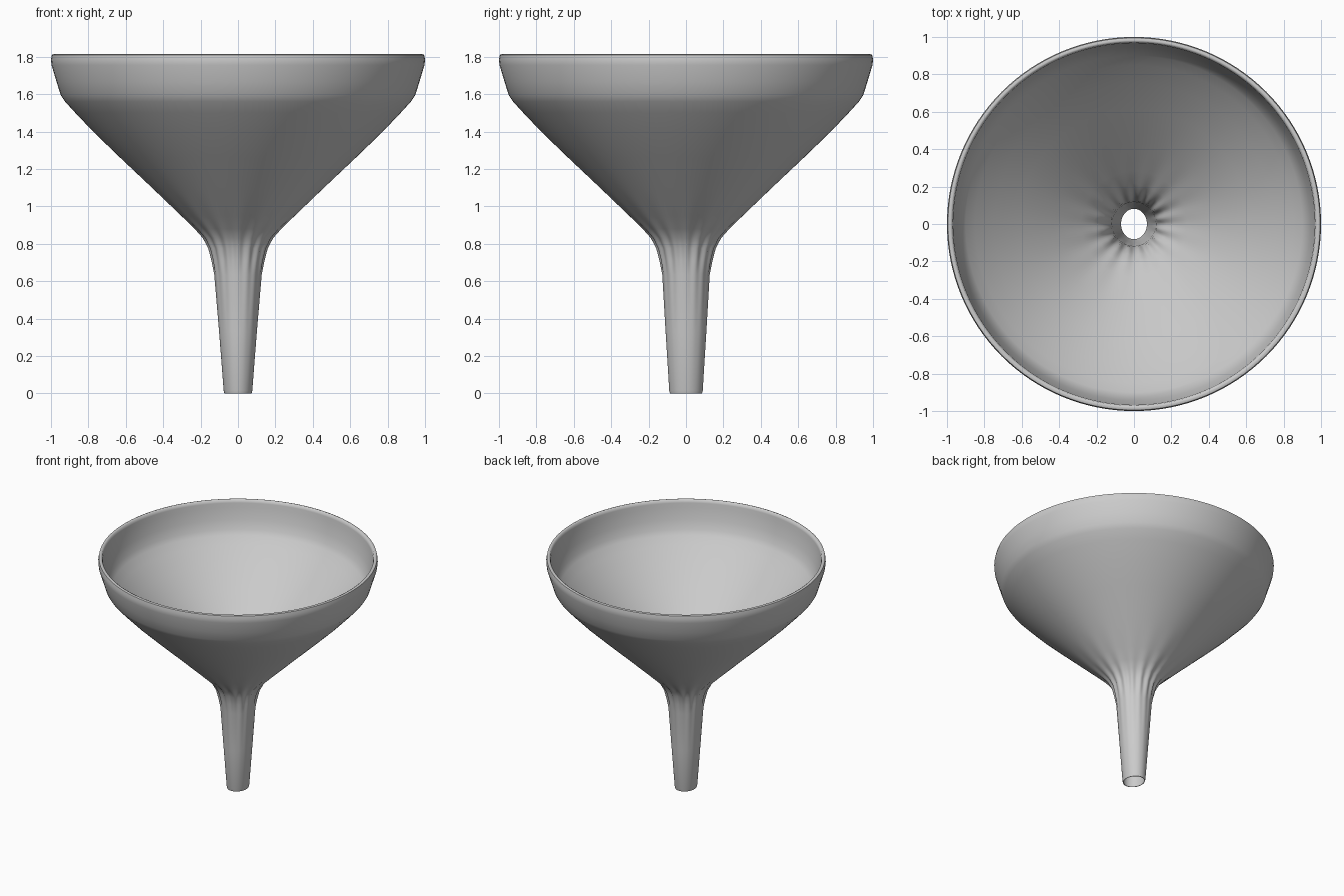
import bpy, bmesh, math

SEG = 128
RIBS = 16

# Outer wall (radius, z, rib depth), spout tip up to the rim
outer = [(0.079, 0.0, 0), (0.083, 0.015, 0), (0.105, 0.33, 0), (0.126, 0.635, 0.001),
         (0.138, 0.71, 0.004), (0.153, 0.775, 0.006), (0.182, 0.83, 0.006),
         (0.228, 0.88, 0.004), (0.30, 0.947, 0.001), (0.45, 1.09, 0), (0.63, 1.26, 0),
         (0.77, 1.395, 0), (0.87, 1.50, 0), (0.925, 1.56, 0), (0.948, 1.595, 0),
         (0.97, 1.665, 0), (0.997, 1.755, 0), (1.0, 1.785, 0), (0.995, 1.81, 0),
         (0.982, 1.815, 0)]
# Inner wall, rim back down to the spout tip
inner = [(0.972, 1.81, 0), (0.967, 1.79, 0), (0.965, 1.755, 0), (0.942, 1.67, 0),
         (0.924, 1.60, 0), (0.90, 1.565, 0), (0.85, 1.51, 0), (0.75, 1.405, 0),
         (0.612, 1.275, 0), (0.433, 1.105, 0), (0.283, 0.96, 0.001), (0.212, 0.892, 0.004),
         (0.168, 0.838, 0.006), (0.141, 0.78, 0.006), (0.127, 0.712, 0.004),
         (0.117, 0.635, 0.001), (0.097, 0.33, 0), (0.077, 0.015, 0), (0.075, 0.0, 0)]


def ring(bm, r, z, depth):
    """One loop: oval near the spout tip, rippled around the neck."""
    oval = 0.08 * max(0.0, 1 - z / 0.635)
    verts = []
    for i in range(SEG):
        a = 2 * math.pi * i / SEG
        rr = r + depth * math.cos(RIBS * a)
        verts.append(bm.verts.new((rr * (1 - oval) * math.cos(a),
                                   rr * (1 + oval) * math.sin(a), z)))
    return verts


# Funnel: one closed shell of revolution
bm = bmesh.new()
rings = [ring(bm, *p) for p in outer + inner]
for a, b in zip(rings, rings[1:] + rings[:1]):
    for i in range(SEG):
        j = (i + 1) % SEG
        bm.faces.new((a[i], a[j], b[j], b[i]))
bmesh.ops.recalc_face_normals(bm, faces=bm.faces)
mesh = bpy.data.meshes.new("funnel")
bm.to_mesh(mesh)
bm.free()
funnel = bpy.data.objects.new("funnel", mesh)
bpy.context.collection.objects.link(funnel)
bpy.context.view_layer.objects.active = funnel
funnel.select_set(True)
bpy.ops.object.shade_smooth_by_angle(angle=math.radians(50))
